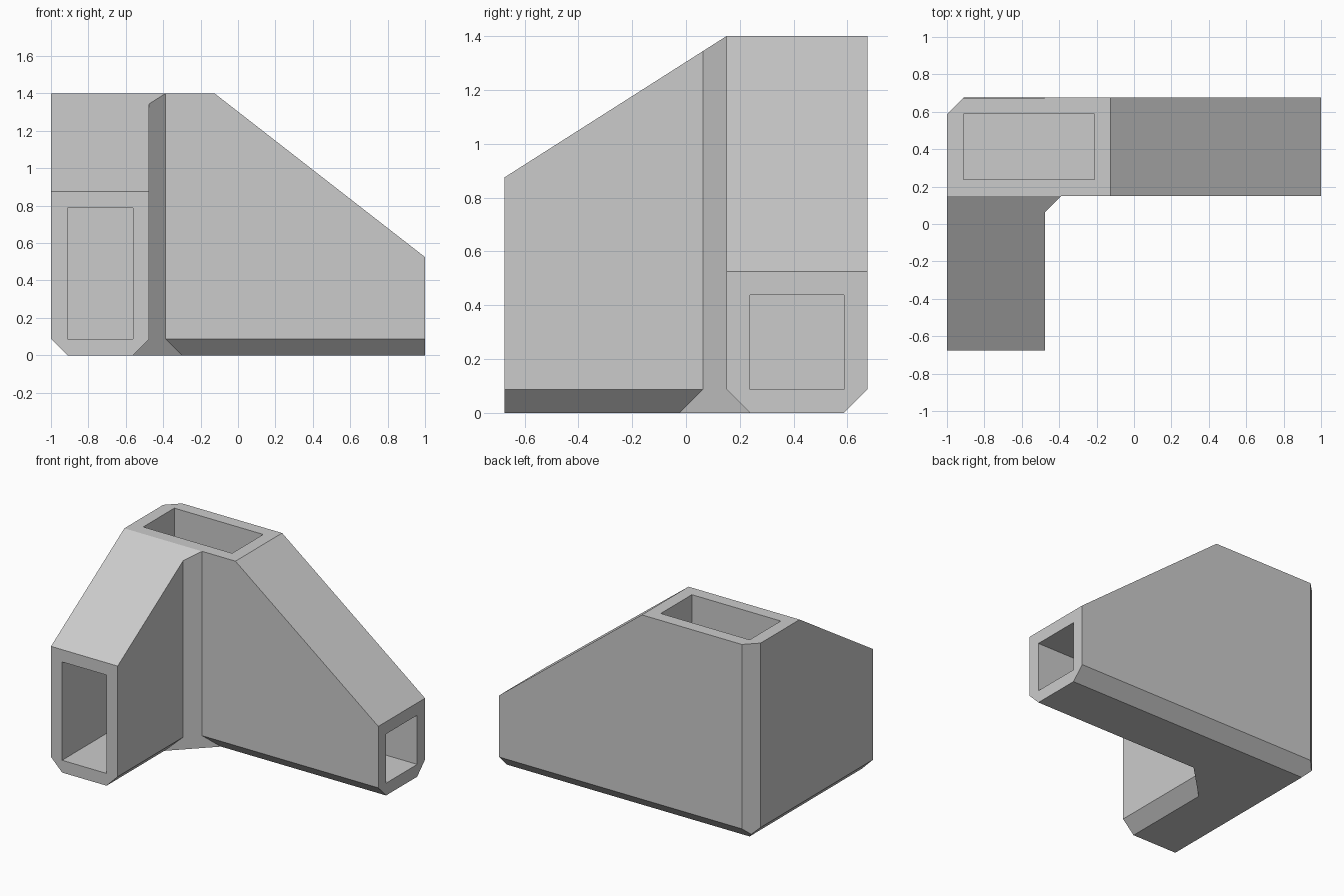
import bpy, bmesh
from mathutils import Vector

cube = bpy.data.objects.get("Cube")
if cube:
    bpy.data.objects.remove(cube, do_unlink=True)

W = 0.0875                                   # wall thickness and bevel size
L, B, F, H = -1.0, 0.675, -0.675, 1.4        # left, back, front, height
INX, INY = L + 6 * W, B - 6 * W              # inner faces of the two arms

grey = bpy.data.materials.new("plain grey")
grey.use_nodes = True
COLOUR = (0.6, 0.6, 0.6, 1)
grey.diffuse_color = COLOUR
grey.node_tree.nodes["Principled BSDF"].inputs["Base Color"].default_value = COLOUR


def make(name, bm):
    bmesh.ops.recalc_face_normals(bm, faces=bm.faces)
    mesh = bpy.data.meshes.new(name)
    bm.to_mesh(mesh)
    bm.free()
    mesh.materials.append(grey)
    obj = bpy.data.objects.new(name, mesh)
    bpy.context.collection.objects.link(obj)
    return obj


def block(name, lo, hi, cuts=()):
    """Box trimmed by planes, each given as (point, outward normal)."""
    bm = bmesh.new()
    bmesh.ops.create_cube(bm, size=1)
    lo, hi = Vector(lo), Vector(hi)
    for v in bm.verts:
        v.co = (lo + hi) / 2 + v.co * (hi - lo)
    for point, normal in cuts:
        bmesh.ops.bisect_plane(bm, geom=bm.verts[:] + bm.edges[:] + bm.faces[:], dist=1e-6,
                               plane_co=point, plane_no=Vector(normal).normalized(),
                               clear_outer=True)
        rim = [e for e in bm.edges if e.is_boundary]
        if rim:
            bmesh.ops.holes_fill(bm, edges=rim)
    return make(name, bm)


def combine(target, other, operation):
    mod = target.modifiers.new(operation, "BOOLEAN")
    mod.operation, mod.solver, mod.object = operation, "EXACT", other
    bpy.context.view_layer.update()
    result = target.evaluated_get(bpy.context.evaluated_depsgraph_get())
    mesh = bpy.data.meshes.new_from_object(result)
    target.modifiers.clear()
    target.data = mesh
    bpy.data.objects.remove(other, do_unlink=True)


# Shared trimming planes
outer_corner = ((L, B - W, 0), (-1, 1, 0))
left_bevel = ((L, 0, W), (-1, 0, -1))
back_bevel = ((0, B, W), (0, 1, -1))
front_slope = ((0, INY, H), (0, -(H - 10 * W), INY - F))

# Long arm towards +x, short arm towards the front, and the web between them
bracket = block("corner_bracket", (L, INY, 0), (1, B, H), [
    outer_corner, left_bevel, back_bevel, ((0, INY, W), (0, -1, -1)),
    ((L + 10 * W, 0, H), (H - 6 * W, 0, 1 - L - 10 * W))])
short_arm = block("short_arm", (L, F, 0), (INX, B, H), [
    outer_corner, left_bevel, back_bevel, ((INX, 0, W), (1, 0, -1)), front_slope])
web = block("inner_web", (INX - W, INY - 2 * W, 0), (INX + 2 * W, INY + W, H), [
    ((INX, INY - W, 0), (1, -1, 0)), front_slope])
combine(bracket, short_arm, "UNION")
combine(bracket, web, "UNION")

# Blind sockets: front, right and top
sockets = [
    ((L + W, F - 0.1, W), (INX - W, INY, 9 * W)),
    ((L + 10 * W, INY + W, W), (1.1, B - W, 5 * W)),
    ((L + W, INY + W, 10 * W), (L + 9 * W, B - W, H + 0.1)),
]
for lo, hi in sockets:
    combine(bracket, block("socket_cutter", lo, hi), "DIFFERENCE")

# Merge the flat faces left over from joining
bm = bmesh.new()
bm.from_mesh(bracket.data)
bmesh.ops.remove_doubles(bm, verts=bm.verts, dist=1e-5)
bmesh.ops.dissolve_limit(bm, angle_limit=0.01, verts=bm.verts, edges=bm.edges)
bm.to_mesh(bracket.data)
bm.free()
